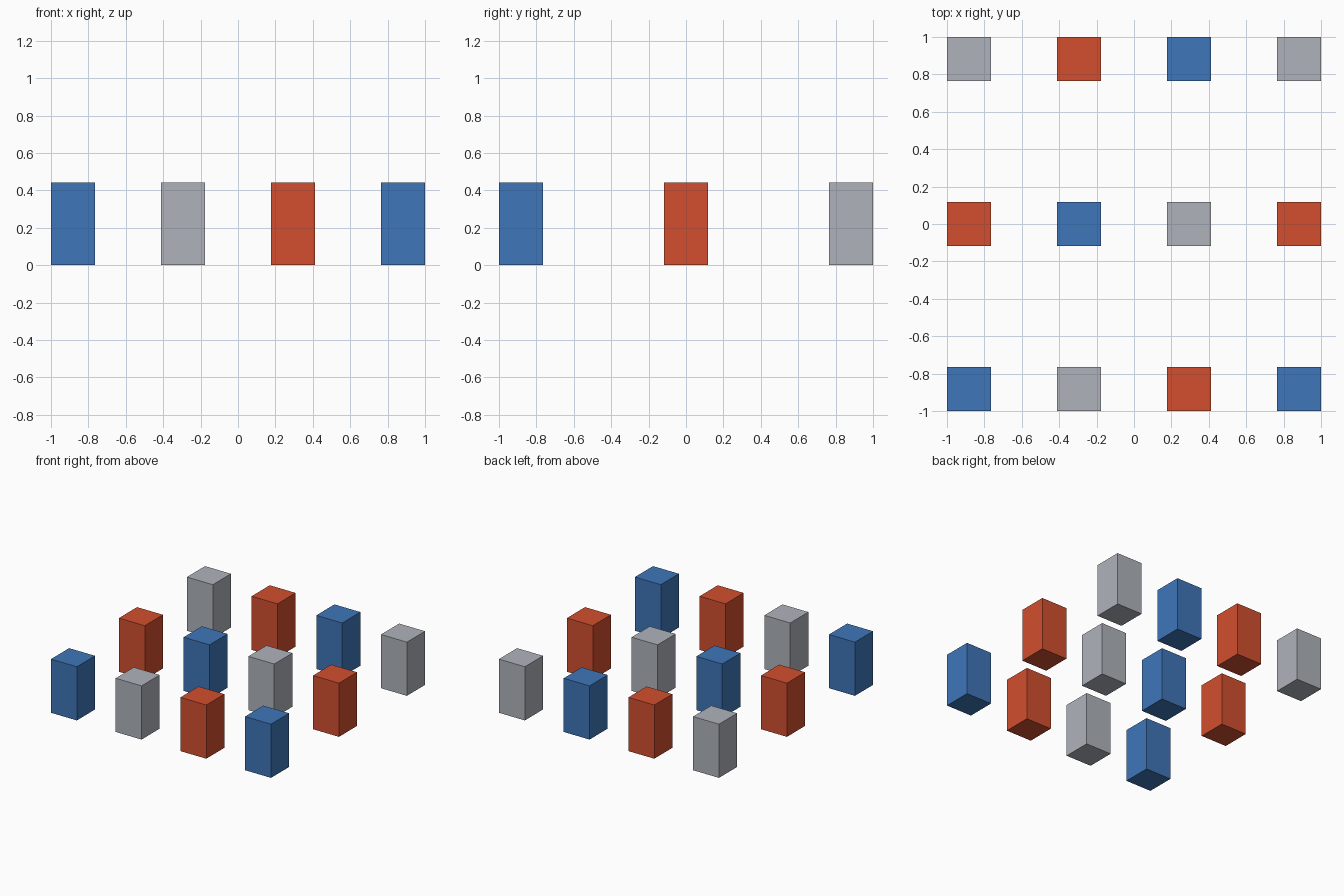
import bpy

if "Cube" in bpy.data.objects:
    bpy.data.objects.remove(bpy.data.objects["Cube"])

UNIT = 2 / 17                      # grid unit of the layout
SIZE = (2 * UNIT, 2 * UNIT, 3.75 * UNIT)
STEP_X, STEP_Y = 5 * UNIT, 7.5 * UNIT


def material(name, rgb):
    mat = bpy.data.materials.new(name)
    mat.diffuse_color = (*rgb, 1)
    mat.use_nodes = True
    mat.node_tree.nodes["Principled BSDF"].inputs["Base Color"].default_value = mat.diffuse_color
    return mat


materials = [
    material("blue", (0.049, 0.180, 0.485)),
    material("grey", (0.430, 0.450, 0.498)),
    material("red", (0.645, 0.078, 0.028)),
]


def block(name, x, y, mat):
    """Upright box standing on the ground."""
    bpy.ops.mesh.primitive_cube_add(size=1, location=(x, y, SIZE[2] / 2))
    obj = bpy.context.object
    obj.name = name
    obj.scale = SIZE
    bpy.ops.object.transform_apply(location=False, rotation=False, scale=True)
    obj.data.materials.append(mat)


# Three rows of four blocks, colours shifting by one in each row
for row in range(3):
    for col in range(4):
        mat = materials[(col - row) % 3]
        block(f"{mat.name}_block_row{row + 1}_column{col + 1}",
              (col - 1.5) * STEP_X, (row - 1) * STEP_Y, mat)
